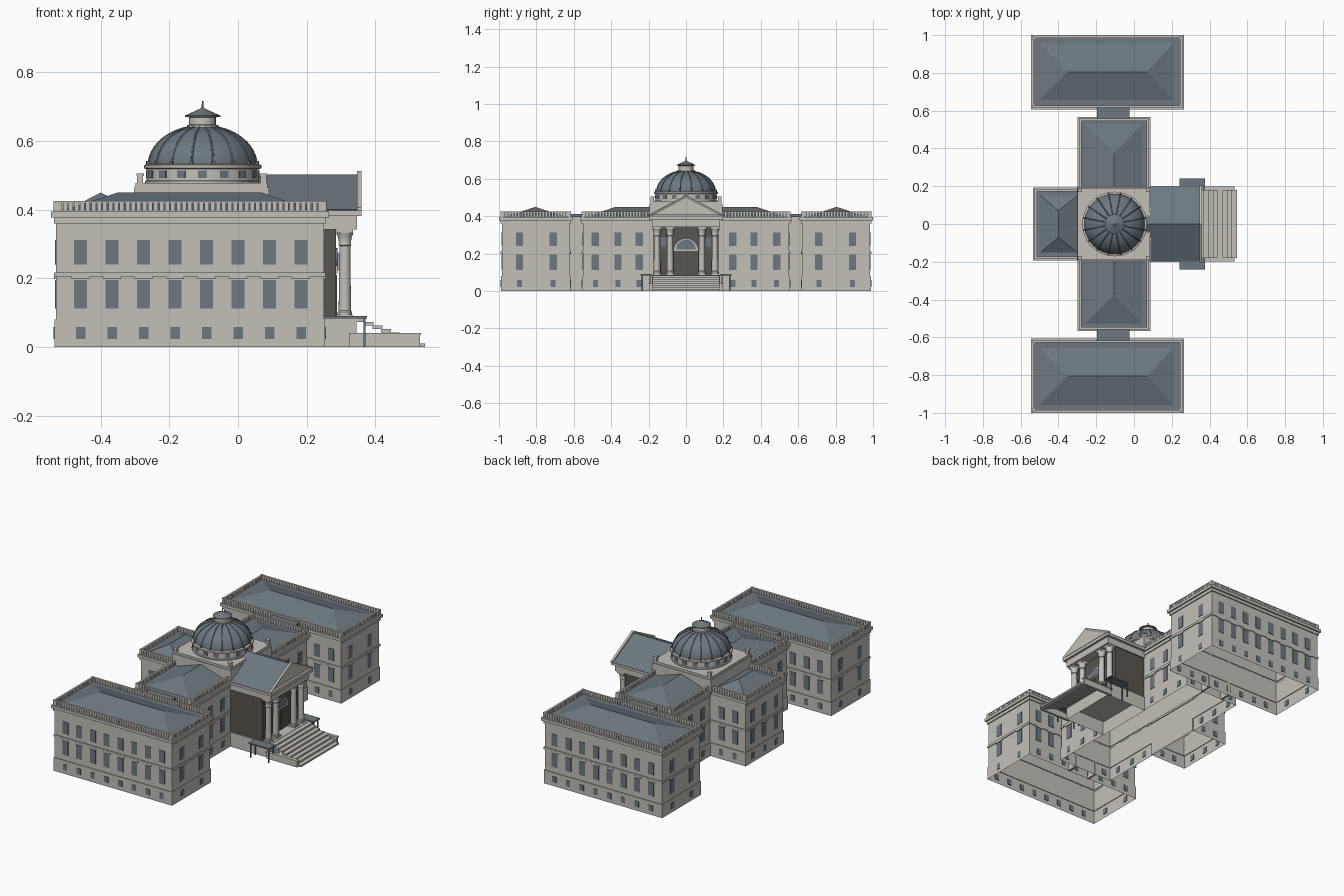
import bpy, bmesh, math
from mathutils import Matrix

cube = bpy.data.objects.get("Cube")
if cube:
    bpy.data.objects.remove(cube, do_unlink=True)


def material(name, rgb):
    m = bpy.data.materials.new(name)
    m.use_nodes = True
    m.diffuse_color = (*rgb, 1)
    m.node_tree.nodes["Principled BSDF"].inputs["Base Color"].default_value = (*rgb, 1)
    return m


STONE = material("pale stone", (0.55, 0.53, 0.485))
SLATE = material("blue grey slate", (0.15, 0.19, 0.215))
DARK = material("dark stone", (0.10, 0.09, 0.077))


class Part:
    """Collects simple solids into one named object."""

    def __init__(self, name, mat):
        self.name, self.mat, self.bm = name, mat, bmesh.new()

    def box(self, x0, x1, y0, y1, z0, z1):
        m = Matrix.Translation(((x0 + x1) / 2, (y0 + y1) / 2, (z0 + z1) / 2))
        m = m @ Matrix.Diagonal((abs(x1 - x0), abs(y1 - y0), abs(z1 - z0), 1))
        bmesh.ops.create_cube(self.bm, size=1, matrix=m)

    def bridge(self, rings):
        for low, high in zip(rings, rings[1:]):
            for i in range(len(low)):
                j = (i + 1) % len(low)
                self.bm.faces.new((low[i], low[j], high[j], high[i]))

    def shell(self, rect, steps, closed):
        """Open-bottomed walls: (grow, z) steps around a rectangle."""
        x0, x1, y0, y1 = rect
        rings = [[self.bm.verts.new((x, y, z)) for x, y in
                  ((x0 - g, y0 - g), (x1 + g, y0 - g), (x1 + g, y1 + g), (x0 - g, y1 + g))]
                 for g, z in steps]
        self.bridge(rings)
        if closed:
            self.bm.faces.new(rings[-1])

    def extrude_x(self, outline, x0, x1):
        """Solid from a (y, z) outline; returns its front face."""
        face = self.bm.faces.new([self.bm.verts.new((x0, y, z)) for y, z in outline])
        new = bmesh.ops.extrude_face_region(self.bm, geom=[face])["geom"]
        for v in new:
            if isinstance(v, bmesh.types.BMVert):
                v.co.x = x1
        return [f for f in new if isinstance(f, bmesh.types.BMFace)][0]

    def hip(self, rect, ends, z0, z1):
        """Hip roof on a rectangle, with a ridge between two (x, y) ends."""
        x0, x1, y0, y1 = rect
        pts = [(x, y, z0) for x, y in ((x0, y0), (x1, y0), (x1, y1), (x0, y1))]
        pts += [(x, y, z1) for x, y in ends]
        bmesh.ops.convex_hull(self.bm, input=[self.bm.verts.new(p) for p in pts])

    def lathe(self, profile, centre, sides):
        turns = [math.tau * i / sides for i in range(sides)]
        rings = [[self.bm.verts.new((centre[0] + r * math.cos(a), centre[1] + r * math.sin(a), z))
                  for a in turns] for r, z in profile]
        self.bridge(rings)
        self.bm.faces.new(rings[0][::-1])
        self.bm.faces.new(rings[-1])

    def done(self, smooth=False):
        bmesh.ops.recalc_face_normals(self.bm, faces=self.bm.faces)
        mesh = bpy.data.meshes.new(self.name)
        self.bm.to_mesh(mesh)
        self.bm.free()
        mesh.materials.append(self.mat)
        ob = bpy.data.objects.new(self.name, mesh)
        bpy.context.collection.objects.link(ob)
        if smooth:
            bpy.ops.object.select_all(action='DESELECT')
            ob.select_set(True)
            bpy.context.view_layer.objects.active = ob
            bpy.ops.object.shade_smooth_by_angle(angle=math.radians(35))


# Main blocks: wall rectangles (x0, x1, y0, y1), hollow with moulded walls
BLOCKS = {
    "left_wing": (-0.53, 0.25, 0.622, 0.985),
    "right_wing": (-0.53, 0.25, -0.985, -0.622),
    "centre_bar": (-0.285, 0.072, -0.552, 0.552),
    "rear_block": (-0.52, -0.285, -0.177, 0.177),
}
MOULDING = [(0.004, 0), (0.004, 0.08), (0, 0.08), (0, 0.205), (0.005, 0.205), (0.005, 0.218),
            (0, 0.218), (0, 0.36), (0.006, 0.36), (0.006, 0.378), (0.015, 0.378), (0.015, 0.395), (-0.01, 0.395)]
for name, rect in BLOCKS.items():
    wall = Part(name + "_walls", STONE)
    wall.shell(rect, MOULDING, False)
    wall.done()

    # Balustrade with corner posts
    rail = Part(name + "_balustrade", STONE)
    x0, x1, y0, y1 = rect
    x0, x1, y0, y1 = x0 - 0.006, x1 + 0.006, y0 - 0.006, y1 + 0.006
    t = 0.012
    for a, b in ((0.395, 0.399), (0.419, 0.425)):
        for y in (y0, y1 - t):
            rail.box(x0, x1, y, y + t, a, b)
        for x in (x0, x1 - t):
            rail.box(x, x + t, y0, y1, a, b)
    for x in (x0, x1 - t):
        for y in (y0, y1 - t):
            rail.box(x - 0.001, x + t + 0.001, y - 0.001, y + t + 0.001, 0.395, 0.426)
    nx, ny = round((x1 - x0) / 0.0165), round((y1 - y0) / 0.0165)
    for i in range(1, nx):
        x = x0 + (x1 - x0) * i / nx
        for y in (y0 + 0.001, y1 - t + 0.001):
            rail.box(x - 0.0065, x + 0.0065, y, y + 0.01, 0.398, 0.42)
    for i in range(1, ny):
        y = y0 + (y1 - y0) * i / ny
        for x in (x0 + 0.001, x1 - t + 0.001):
            rail.box(x, x + 0.01, y - 0.0065, y + 0.0065, 0.398, 0.42)
    rail.done()

    deck = Part(name + "_roof_deck", SLATE)
    deck.box(x0 + t, x1 - t, y0 + t, y1 - t, 0.39, 0.40)
    deck.done()

# Hip roofs and links, mirrored front to back
roofs = Part("hip_roofs", SLATE)
link_walls = Part("link_walls", STONE)
link_roofs = Part("link_roofs", SLATE)
for s in (-1, 1):
    lo, hi = sorted((s * 0.65, s * 0.965))
    roofs.hip((-0.51, 0.215, lo, hi), ((-0.35, s * 0.805), (0.07, s * 0.805)), 0.398, 0.45)
    lo, hi = sorted((s * 0.15, s * 0.535))
    roofs.hip((-0.265, 0.05, lo, hi), ((-0.107, s * 0.15), (-0.107, s * 0.375)), 0.398, 0.45)
    for x in (-0.187, -0.045):
        link_walls.box(x, x + 0.012, s * 0.552, s * 0.622, 0, 0.395)
    link_roofs.box(-0.197, -0.024, s * 0.552, s * 0.622, 0.395, 0.412)
roofs.hip((-0.50, -0.295, -0.155, 0.155), ((-0.40, -0.07), (-0.40, 0.07)), 0.398, 0.45)
for part in (roofs, link_walls, link_roofs):
    part.done()

# Windows: three rows on each wall, with low hoods over the middle row
panes = Part("window_panes", SLATE)
hoods = Part("window_hoods", STONE)


def windows(axis, at, side, places):
    def put(part, p, half, z0, z1, out):
        a, b = at + side * 0.0005, at + side * out
        if axis == 'x':
            part.box(a, b, p - half, p + half, z0, z1)
        else:
            part.box(p - half, p + half, a, b, z0, z1)
    for p in places:
        put(panes, p, 0.0135, 0.023, 0.058, 0.0065)
        put(panes, p, 0.019, 0.113, 0.195, 0.003)
        put(panes, p, 0.019, 0.24, 0.312, 0.003)
        put(hoods, p, 0.026, 0.199, 0.209, 0.006)


row = [-0.458 + 0.0917 * i for i in range(8)]
for s in (-1, 1):
    windows('y', s * 0.985, s, row)
    windows('y', s * 0.622, -s, row)
    windows('y', s * 0.552, s, (-0.245, 0.03))
    windows('y', s * 0.177, s, (-0.45, -0.36))
    for x, d in ((0.25, 1), (-0.53, -1)):
        windows('x', x, d, (s * 0.71, s * 0.89))
    for x, d in ((0.072, 1), (-0.285, -1)):
        windows('x', x, d, (s * 0.25, s * 0.363, s * 0.485))
windows('x', -0.52, -1, (-0.11, 0, 0.11))
panes.done()
hoods.done()

# Crossing platform with corner pedestals
CX = -0.103
platform = Part("dome_platform", STONE)
platform.box(-0.303, 0.09, -0.195, 0.195, 0.38, 0.465)
platform.box(-0.299, 0.086, -0.191, 0.191, 0.465, 0.478)
for x in (-0.285, 0.074):
    for s in (-1, 1):
        y = s * 0.18
        platform.box(x - 0.009, x + 0.009, y - 0.009, y + 0.009, 0.478, 0.498)
        platform.box(x - 0.011, x + 0.011, y - 0.011, y + 0.011, 0.498, 0.505)
platform.done()

# Drum, dome, ribs and lantern
drum = Part("dome_drum", STONE)
drum.lathe([(0.168, 0.476), (0.168, 0.483), (0.163, 0.485), (0.163, 0.518),
            (0.171, 0.521), (0.171, 0.53), (0.162, 0.533)], (CX, 0), 48)
drum.done(True)
arc = [(0.16 * math.cos(a), 0.53 + 0.115 * math.sin(a))
       for a in (math.radians(84) * i / 12 for i in range(13))]
dome = Part("dome_shell", SLATE)
dome.lathe(arc, (CX, 0), 48)
dome.done(True)

RIBS = 16
curve = bpy.data.curves.new("dome_ribs", 'CURVE')
curve.dimensions = '3D'
curve.bevel_depth = 0.0028
curve.bevel_resolution = 1
curve.materials.append(SLATE)
drum_panes = Part("drum_windows", SLATE)
rib_feet = Part("rib_feet", SLATE)


def around(part, angle, r, z, size):
    m = Matrix.Translation((CX, 0, z)) @ Matrix.Rotation(angle, 4, 'Z')
    m = m @ Matrix.Translation((r, 0, 0)) @ Matrix.Diagonal((*size, 1))
    bmesh.ops.create_cube(part.bm, size=1, matrix=m)


for i in range(RIBS):
    a = math.tau * (i + 0.5) / RIBS
    spline = curve.splines.new('POLY')
    spline.points.add(len(arc) - 1)
    for p, (r, z) in zip(spline.points, arc):
        p.co = (CX + r * math.cos(a), r * math.sin(a), z, 1)
    around(rib_feet, a, 0.162, 0.536, (0.01, 0.009, 0.012))
    around(drum_panes, math.tau * i / RIBS, 0.162, 0.503, (0.006, 0.026, 0.022))
bpy.context.collection.objects.link(bpy.data.objects.new("dome_ribs", curve))
drum_panes.done()
rib_feet.done()

lantern = Part("lantern", STONE)
lantern.lathe([(0.046, 0.638), (0.046, 0.646), (0.039, 0.648), (0.039, 0.668), (0.045, 0.672)], (CX, 0), 20)
lantern.done(True)
cap = Part("lantern_roof", SLATE)
cap.lathe([(0.052, 0.670), (0.052, 0.674), (0.025, 0.686), (0.006, 0.695),
           (0.003, 0.698), (0.002, 0.717)], (CX, 0), 20)
cap.done(True)

# Portico: podium, inner wall, entablature, roof and pediment
podium = Part("portico_podium", STONE)
podium.shell((0.072, 0.345, -0.182, 0.182), [(0, 0), (0, 0.086)], True)
podium.done()
inner = Part("portico_inner_wall", DARK)
inner.box(0.06, 0.285, -0.175, 0.175, 0.087, 0.345)
for s in (-1, 1):
    inner.box(0.28, 0.288, s * 0.004, s * 0.05, 0.09, 0.21)
inner.done()
beam = Part("portico_entablature", STONE)
beam.box(0.06, 0.346, -0.182, 0.182, 0.342, 0.382)
beam.box(0.06, 0.36, -0.198, 0.198, 0.382, 0.40)
beam.done()
gable = Part("portico_roof", SLATE)
gable.extrude_x([(-0.2, 0.398), (0.2, 0.398), (0, 0.502)], 0.06, 0.348)
gable.done()
pediment = Part("pediment", STONE)
face = pediment.extrude_x([(-0.203, 0.398), (0.203, 0.398), (0.203, 0.406), (0, 0.513), (-0.203, 0.406)], 0.346, 0.36)
bmesh.ops.recalc_face_normals(pediment.bm, faces=pediment.bm.faces)
bmesh.ops.inset_region(pediment.bm, faces=[face], thickness=0.016, depth=0)
for v in face.verts:
    v.co.x -= 0.008
pediment.done()

# Lunette and round windows on the inner wall


def disc(part, y, z, r, sweep, out):
    n = 20
    part.extrude_x([(y + r * math.cos(sweep * i / n), z + r * math.sin(sweep * i / n))
                    for i in range(n + (sweep < 6))], 0.284, 0.285 + out)


frame = Part("portico_window_frames", STONE)
glass = Part("portico_windows", SLATE)
disc(frame, 0, 0.215, 0.064, math.pi, 0.004)
disc(glass, 0, 0.223, 0.052, math.pi, 0.007)
for s in (-1, 1):
    disc(glass, s * 0.12, 0.262, 0.026, math.tau, 0.005)
frame.done()
glass.done()

# Columns
columns = Part("portico_columns", STONE)
for y in (-0.155, -0.085, 0.085, 0.155):
    columns.box(0.289, 0.333, y - 0.022, y + 0.022, 0.086, 0.095)
    columns.lathe([(0.021, 0.095), (0.021, 0.102), (0.018, 0.106), (0.016, 0.295), (0.019, 0.298),
                   (0.017, 0.303), (0.02, 0.32), (0.025, 0.332)], (0.311, y), 16)
    columns.box(0.287, 0.335, y - 0.024, y + 0.024, 0.332, 0.343)
columns.done(True)

# Front steps, hollow below, with low cheek walls
steps = Part("front_steps", STONE)
N = 8
for i in range(N):
    x = 0.545 - 0.2 * (i + 1) / N
    steps.box(x - 0.004, x + 0.2 / N, -0.18, 0.18, 0.0105 * i, 0.0105 * (i + 1))
for s in (-1, 1):
    steps.box(0.325, 0.53, s * 0.18, s * 0.195, 0, 0.036)
    steps.box(0.323, 0.533, s * 0.178, s * 0.198, 0.036, 0.041)
steps.done()

# Side landings on thin legs
landing = Part("side_landings", SLATE)
for s in (-1, 1):
    landing.box(0.24, 0.376, s * 0.182, s * 0.242, 0.083, 0.09)
    for x in (0.248, 0.368):
        for y in (0.192, 0.234):
            landing.box(x - 0.003, x + 0.003, s * y - 0.003, s * y + 0.003, 0, 0.084)
landing.done()
